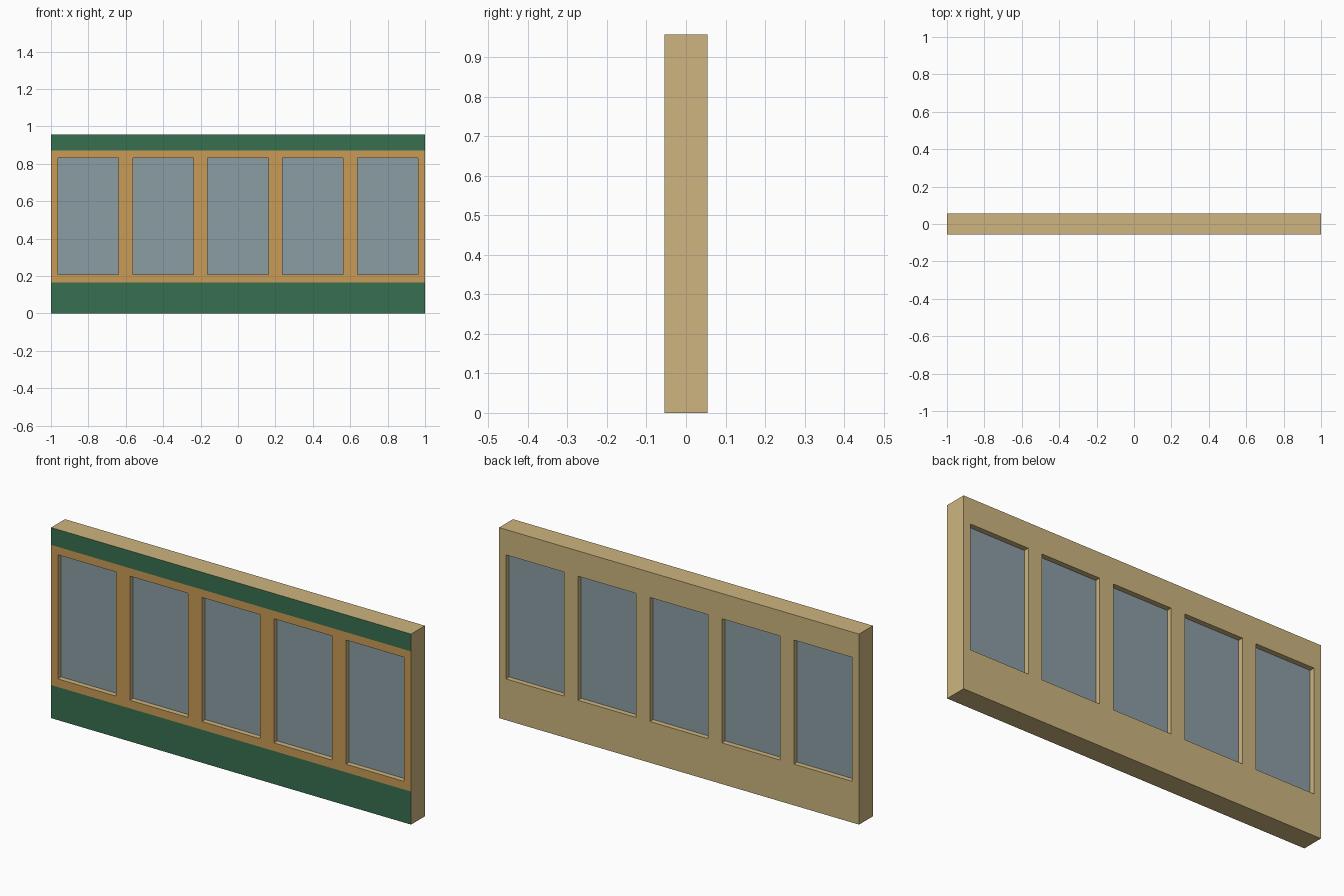
import bpy, bmesh

if "Cube" in bpy.data.objects:
    bpy.data.objects.remove(bpy.data.objects["Cube"])

HALF_LENGTH, HALF_DEPTH, HEIGHT = 1.0, 0.055, 0.957
PITCH, WIN_HALF = 0.4, 0.162
WIN_BOTTOM, WIN_TOP = 0.207, 0.830
BAND_BOTTOM, BAND_TOP = 0.166, 0.870
GLASS_HALF = 0.029
CENTRES = [(i - 2) * PITCH for i in range(5)]


def srgb(r, g, b):
    def lin(c):
        c /= 255
        return c / 12.92 if c <= 0.04045 else ((c + 0.055) / 1.055) ** 2.4
    return (lin(r), lin(g), lin(b), 1)


def material(name, rgb):
    m = bpy.data.materials.new(name)
    m.diffuse_color = srgb(*rgb)
    m.use_nodes = True
    m.node_tree.nodes["Principled BSDF"].inputs["Base Color"].default_value = m.diffuse_color
    return m


tan = material("tan_interior", (205, 181, 126))
green = material("green_paint", (55, 112, 80))
orange = material("orange_band", (201, 155, 86))
glass = material("grey_blue_glass", (139, 157, 164))


def finish(bm, name, mats):
    bmesh.ops.recalc_face_normals(bm, faces=bm.faces[:])
    mesh = bpy.data.meshes.new(name)
    for m in mats:
        mesh.materials.append(m)
    return bm, mesh, name


def link(bm, mesh, name):
    bm.to_mesh(mesh)
    bm.free()
    bpy.context.collection.objects.link(bpy.data.objects.new(name, mesh))


# Wall panel: a grid of cells with the window cells left open
xs = [-HALF_LENGTH] + [c + s * WIN_HALF for c in CENTRES for s in (-1, 1)] + [HALF_LENGTH]
zs = [0, BAND_BOTTOM, WIN_BOTTOM, WIN_TOP, BAND_TOP, HEIGHT]
NX, NZ = len(xs) - 1, len(zs) - 1


def solid(i, k):
    return 0 <= i < NX and 0 <= k < NZ and not (k == 2 and i % 2 == 1)


bm = bmesh.new()
grid = {(i, k, s): bm.verts.new((x, s * HALF_DEPTH, z))
        for i, x in enumerate(xs) for k, z in enumerate(zs) for s in (-1, 1)}
for i in range(NX):
    for k in range(NZ):
        if not solid(i, k):
            continue
        corners = [(i, k), (i + 1, k), (i + 1, k + 1), (i, k + 1)]
        for s in (-1, 1):
            bm.faces.new([grid[c + (s,)] for c in corners])
        # Close the outer edges and the window reveals
        for n, (di, dk) in enumerate([(0, -1), (1, 0), (0, 1), (-1, 0)]):
            if not solid(i + di, k + dk):
                a, b = corners[n], corners[(n + 1) % 4]
                bm.faces.new([grid[a + (-1,)], grid[b + (-1,)], grid[b + (1,)], grid[a + (1,)]])

bm, mesh, name = finish(bm, "wall_panel", [tan, green, orange])
# Paint only the front: green above and below, orange between
for f in bm.faces:
    if f.calc_center_median().y < -HALF_DEPTH + 0.001:
        z = f.calc_center_median().z
        f.material_index = 2 if BAND_BOTTOM < z < BAND_TOP else 1
link(bm, mesh, name)

# Window panes set back from both faces
for n, c in enumerate(CENTRES):
    bm = bmesh.new()
    bmesh.ops.create_cube(bm, size=1)
    for v in bm.verts:
        v.co.x = c + v.co.x * 2 * WIN_HALF
        v.co.y *= 2 * GLASS_HALF
        v.co.z = (WIN_BOTTOM + WIN_TOP) / 2 + v.co.z * (WIN_TOP - WIN_BOTTOM)
    link(*finish(bm, f"window_pane_{n + 1}", [glass]))
